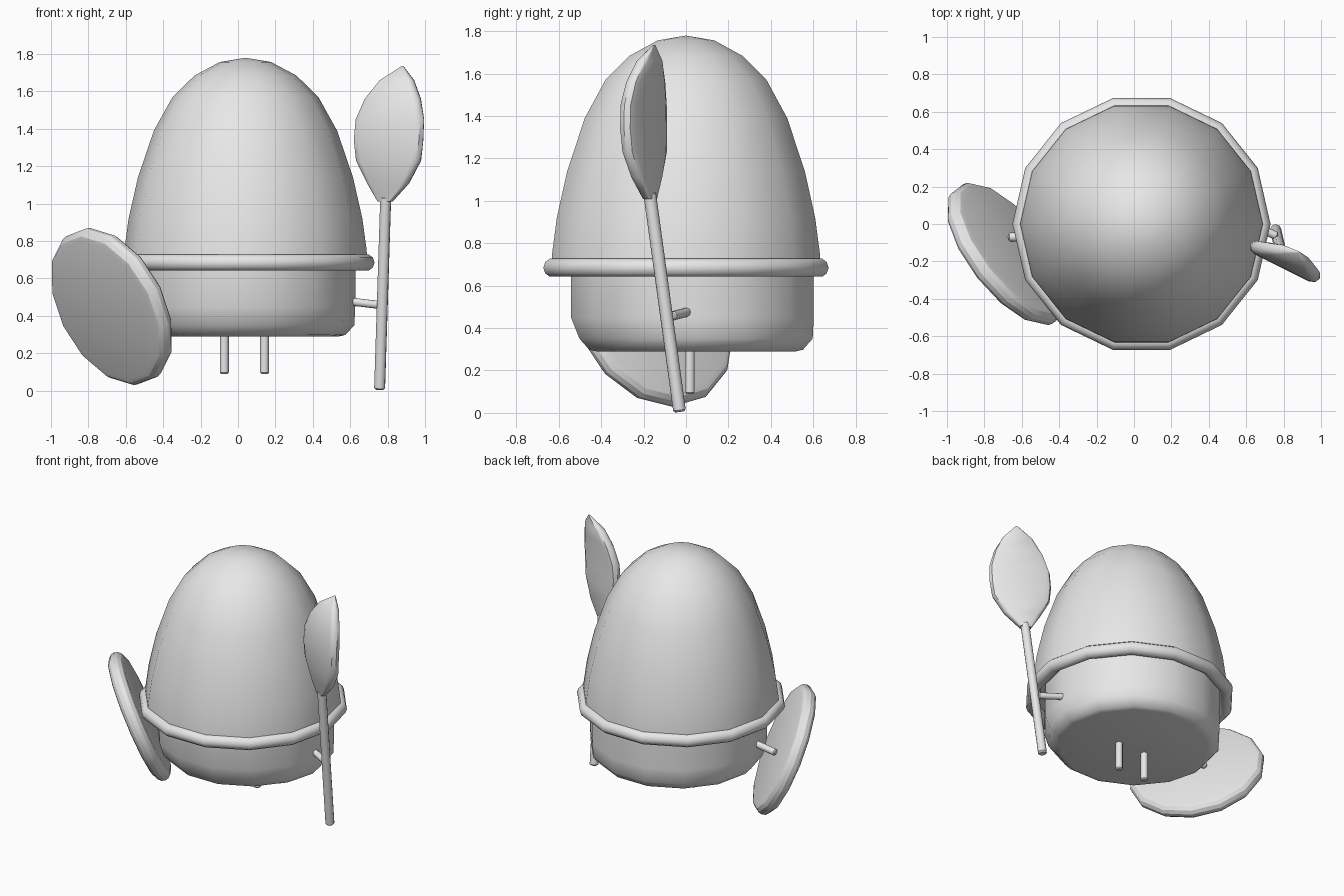
import bpy, bmesh
from math import sin, cos, pi, radians
from mathutils import Matrix, Vector

cube = bpy.data.objects.get("Cube")
if cube:
    bpy.data.objects.remove(cube)

grey = bpy.data.materials.new("plain_grey")
grey.use_nodes = True
tone = (0.8, 0.8, 0.8, 1)
grey.diffuse_color = tone
grey.node_tree.nodes["Principled BSDF"].inputs["Base Color"].default_value = tone


def loft(name, rings, crease=38):
    """Skin a list of equal-length rings, closing both ends."""
    bm = bmesh.new()
    loops = [[bm.verts.new(p) for p in ring] for ring in rings]
    n = len(loops[0])
    for low, high in zip(loops, loops[1:]):
        for i in range(n):
            j = (i + 1) % n
            bm.faces.new((low[i], low[j], high[j], high[i]))
    bm.faces.new(loops[0][::-1])
    bm.faces.new(loops[-1])
    bmesh.ops.remove_doubles(bm, verts=bm.verts, dist=0.0005)
    bmesh.ops.recalc_face_normals(bm, faces=bm.faces)
    mesh = bpy.data.meshes.new(name)
    bm.to_mesh(mesh)
    bm.free()
    mesh.materials.append(grey)
    obj = bpy.data.objects.new(name, mesh)
    bpy.context.collection.objects.link(obj)
    bpy.ops.object.select_all(action='DESELECT')
    obj.select_set(True)
    bpy.context.view_layer.objects.active = obj
    bpy.ops.object.shade_smooth_by_angle(angle=radians(crease))
    return obj


def lathe(name, profile, origin, axis=(0, 0, 1), sides=14, twist=0.0, crease=38):
    """Turn (radius, height) points about an axis through origin."""
    turn = Vector(axis).to_track_quat('Z', 'Y').to_matrix() if axis != (0, 0, 1) else Matrix.Identity(3)
    base = Vector(origin)
    rings = []
    for r, h in profile:
        angles = [2 * pi * i / sides + twist for i in range(sides)]
        rings.append([base + turn @ Vector((r * cos(a), r * sin(a), h)) for a in angles])
    return loft(name, rings, crease)


def rod(name, start, end, radius):
    """Round bar with slightly softened ends."""
    axis = Vector(end) - Vector(start)
    size, soft = axis.length, radius * 0.3
    profile = [(radius - soft, 0), (radius, soft), (radius, size - soft), (radius - soft, size)]
    return lathe(name, profile, start, tuple(axis), sides=10)


# Tall domed helmet and its rolled rim
lathe("helmet_dome", [(0.65, 0.70), (0.648, 0.75), (0.625, 0.92), (0.575, 1.14), (0.49, 1.39),
                      (0.39, 1.57), (0.272, 1.685), (0.137, 1.757), (0, 1.78)], (0.04, 0, 0))
rim = [(0.645 + 0.045 * cos(a), 0.685 + 0.045 * sin(a))
       for a in (2 * pi * i / 10 for i in range(11))]
lathe("helmet_rim", [(0.56, 0.685)] + rim[5:] + rim[1:6] + [(0.56, 0.685)], (0.04, 0, 0), crease=60)

# Squat body, drawn in a little at the lower front
body = lathe("body", [(0.50, 0.29), (0.535, 0.298), (0.582, 0.35), (0.587, 0.45), (0.587, 0.70)],
             (0.04, 0.03, 0), crease=50)
for v in body.data.vertices:
    if v.co.y < -0.2 and v.co.z < 0.4:
        v.co.y += 0.035

# Two short legs
for side, x in (("right", -0.073), ("left", 0.142)):
    rod(side + "_leg", (x, 0.018, 0.09), (x, 0.018, 0.34), 0.024)

# Tilted round shield with a rounded edge, held by a short arm
edge = [(0.40 + 0.052 * cos(a), 0.052 * sin(a))
        for a in (-pi / 2 + pi * i / 6 for i in range(7))]
lathe("shield", edge, (-0.675, -0.16, 0.45), (-0.726, -0.568, -0.39), twist=pi / 14, crease=29)
rod("right_arm", (-0.67, -0.07, 0.46), (-0.40, -0.07, 0.50), 0.024)

# Spear shaft and its arm
rod("spear_shaft", (0.757, -0.03, 0.005), (0.79, -0.172, 1.04), 0.03)
rod("left_arm", (0.765, -0.065, 0.457), (0.53, 0.04, 0.485), 0.022)

# Leaf-shaped spear blade: flat faces with a rounded edge
wide = Vector((1, -0.5, 0))
thick = Vector((0.45, 0.89, 0))
section = [(1, 0), (0.94, 0.7), (0.78, 1), (-0.78, 1), (-0.94, 0.7),
           (-1, 0), (-0.94, -0.7), (-0.78, -1), (0.78, -1), (0.94, -0.7)]
stations = [  # centre x, centre y, height, half width, half thickness
    (0.787, -0.17, 1.01, 0.035, 0.022), (0.803, -0.185, 1.11, 0.11, 0.033),
    (0.805, -0.195, 1.23, 0.173, 0.037), (0.805, -0.2, 1.34, 0.185, 0.038),
    (0.812, -0.2, 1.45, 0.182, 0.038), (0.828, -0.19, 1.56, 0.148, 0.036),
    (0.85, -0.172, 1.66, 0.088, 0.03), (0.88, -0.15, 1.735, 0.004, 0.004)]
loft("spear_blade", [[Vector((x, y, z)) + wide * (w * a) + thick * (t * b) for a, b in section]
                     for x, y, z, w, t in stations], crease=45)
